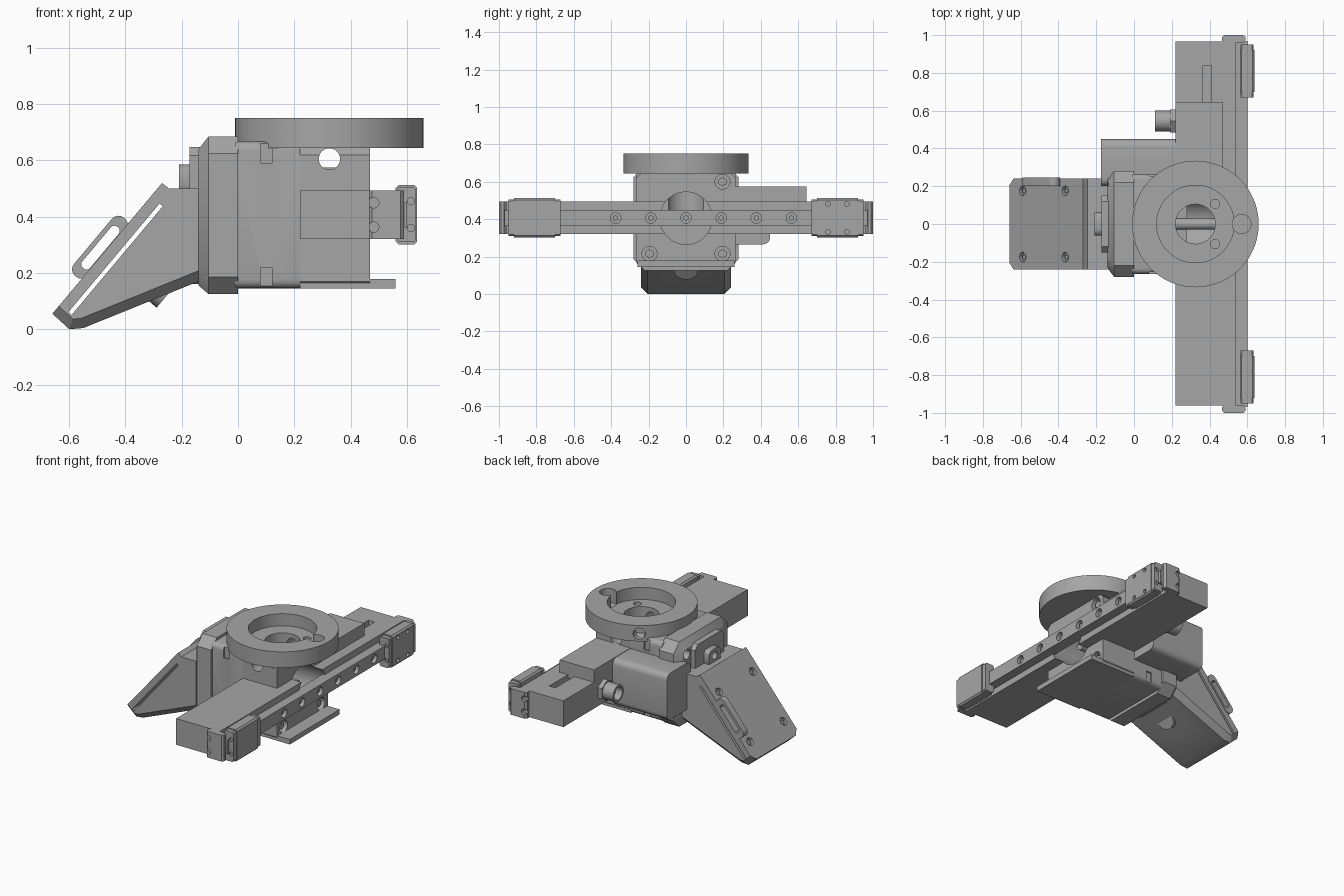
import bpy, bmesh
from math import radians
from mathutils import Vector, Matrix

if "Cube" in bpy.data.objects:
    bpy.data.objects.remove(bpy.data.objects["Cube"], do_unlink=True)

grey = bpy.data.materials.new("machined grey")
grey.use_nodes = True
grey.diffuse_color = (0.38, 0.38, 0.38, 1)
grey.node_tree.nodes["Principled BSDF"].inputs["Base Color"].default_value = (0.38, 0.38, 0.38, 1)

X, Y, Z = Vector((1, 0, 0)), Vector((0, 1, 0)), Vector((0, 0, 1))


def finish(name, bm):
    bmesh.ops.recalc_face_normals(bm, faces=bm.faces)
    mesh = bpy.data.meshes.new(name)
    bm.to_mesh(mesh)
    bm.free()
    mesh.materials.append(grey)
    obj = bpy.data.objects.new(name, mesh)
    bpy.context.collection.objects.link(obj)
    return obj


def box(name, x, y, z, bevel=0, along=None, matrix=None, segments=1):
    """Box from three (low, high) ranges; bevels all edges or only those along an axis."""
    bm = bmesh.new()
    bmesh.ops.create_cube(bm, size=1)
    for v in bm.verts:
        v.co = Vector([(a + b) / 2 + c * (b - a) for (a, b), c in zip((x, y, z), v.co)])
    if bevel:
        edges = [e for e in bm.edges if along is None or
                 abs((e.verts[0].co - e.verts[1].co).normalized().dot(along)) > 0.9]
        bmesh.ops.bevel(bm, geom=edges, offset=bevel, segments=segments, profile=0.5, affect='EDGES')
    if matrix:
        bm.transform(matrix)
    return finish(name, bm)


def cyl(name, start, axis, length, r, sides=32):
    """Cylinder from a start point along an axis."""
    bm = bmesh.new()
    bmesh.ops.create_cone(bm, cap_ends=True, segments=sides, radius1=r, radius2=r, depth=length)
    axis = Vector(axis).normalized()
    rot = axis.to_track_quat('Z', 'Y').to_matrix().to_4x4()
    bm.transform(Matrix.Translation(Vector(start) + axis * length / 2) @ rot)
    return finish(name, bm)


def loft(name, sections):
    """Chamfered rectangles (x, half width, low, high, chamfer) joined along x."""
    bm = bmesh.new()
    rings = []
    for x, w, lo, hi, c in sections:
        pts = [(-w + c, lo), (w - c, lo), (w, lo + c), (w, hi - c),
               (w - c, hi), (-w + c, hi), (-w, hi - c), (-w, lo + c)]
        rings.append([bm.verts.new((x, y, z)) for y, z in pts])
    for a, b in zip(rings, rings[1:]):
        for i in range(8):
            j = (i + 1) % 8
            bm.faces.new((a[i], a[j], b[j], b[i]))
    bm.faces.new(rings[0])
    bm.faces.new(rings[-1])
    return finish(name, bm)


def cut(obj, *cutters):
    """Subtract the cutters and discard them."""
    bpy.context.view_layer.objects.active = obj
    for c in cutters:
        mod = obj.modifiers.new("cut", 'BOOLEAN')
        mod.operation, mod.solver, mod.object = 'DIFFERENCE', 'EXACT', c
        bpy.ops.object.modifier_apply(modifier=mod.name)
        bpy.data.objects.remove(c, do_unlink=True)


# Mounting ring on top
C = Vector((0.325, 0, 0))
ring = cyl("mounting_ring", C + Z * 0.645, Z, 0.105, 0.335, 96)
cut(ring, cyl("c", C + Z * 0.67, Z, 0.2, 0.205, 64), cyl("c", C + Z * 0.5, Z, 0.4, 0.105, 48),
    cyl("c", (0.57, 0, 0.66), Z, 0.2, 0.05))
for s in (-1, 1):
    cut(ring, cyl("c", (0.1, s * 0.37, 0.695), (0.5, -s, 0), 0.17, 0.037),
        cyl("c", (0.43, s * 0.107, 0.6), Z, 0.2, 0.024, 20))

# Central housing block with cross bore, face bore and corner screw seats
block = box("housing_block", (0.22, 0.47), (-0.265, 0.265), (0.145, 0.645), 0.025, X)
cut(block, cyl("c", (0.28, 0, 0.405), X, 0.4, 0.14, 48), cyl("c", (0.325, -1, 0.605), Y, 2, 0.038),
    cyl("c", C + Z * 0.4, Z, 0.4, 0.105, 48))
for y in (-0.195, 0.195):
    for z in (0.215, 0.6):
        cut(block, cyl("c", (0.42, y, z), X, 0.2, 0.04, 24))
        cyl("block_screw", (0.41, y, z), X, 0.045, 0.024, 6)
cyl("inner_shaft", (0.22, 0, 0.405), X, 0.21, 0.03)
box("bottom_shelf", (0.22, 0.56), (-0.26, 0.26), (0.145, 0.178))

# Drive body with clip notches above and below
body = box("drive_body", (-0.01, 0.22), (-0.265, 0.265), (0.145, 0.668), 0.03, X, segments=4)
for z in ((0.59, 0.7), (0.1, 0.22)):
    for s in (-1, 1):
        cut(body, box("c", (0.08, 0.12), sorted((s * 0.255, s * 0.4)), z))

# Stepped flange
flange = loft("flange", [(-0.14, 0.235, 0.155, 0.64, 0.05), (-0.105, 0.28, 0.125, 0.685, 0.06),
                         (0, 0.28, 0.125, 0.685, 0.06)])
cut(flange, *[cyl("c", (-0.2, y, 0.6), X, 0.13, 0.032, 24) for y in (-0.19, 0.19)])
loft("flange_plate", [(-0.172, 0.15, 0.16, 0.648, 0.03), (-0.13, 0.15, 0.16, 0.648, 0.03)])
lug = box("cable_lug", (-0.21, -0.165), (-0.06, 0.06), (0.48, 0.585), 0.03, X, segments=3)
cut(lug, cyl("c", (-0.25, 0, 0.54), X, 0.07, 0.025, 20))

# Long slide rail, bored through at the middle
rail = box("rail_body", (0.22, 0.54), (-0.96, 0.965), (0.32, 0.493))
cut(rail, cyl("c", (0.28, 0, 0.405), X, 0.4, 0.14, 48), cyl("c", C, Z, 0.8, 0.105, 48),
    box("c", (0.365, 0.41), (0.6, 0.84), (0.45, 0.6)))
strip = box("guide_strip", (0.525, 0.6), (-0.97, 0.97), (0.362, 0.45))
for i in range(-3, 4):
    cut(strip, cyl("c", (0.565, i * 0.188, 0.406), X, 0.1, 0.028, 24))
    cyl("strip_screw", (0.55, i * 0.188, 0.406), X, 0.035, 0.015, 6)

# Rail end plates and carriages, same at both ends
for s in (-1, 1):
    end = box("rail_end", (0.465, 0.59), sorted((s * 0.96, s)), (0.32, 0.493), 0.012, Z)
    cut(end, *[cyl("c", (0.482, s * 0.98, z), Y * s, 0.1, 0.019, 20) for z in (0.363, 0.45)])
    mid = s * 0.81
    carriage = box("carriage", (0.56, 0.637), (mid - 0.11, mid + 0.11), (0.302, 0.512), 0.01, Y)
    for dy in (-0.05, 0.05):
        for z in (0.332, 0.482):
            cut(carriage, cyl("c", (0.62, mid + dy, z), X, 0.1, 0.013, 16))
    for e in (-1, 1):
        y = mid + e * 0.11
        cap = box("carriage_cap", (0.565, 0.632), sorted((y, y + e * 0.03)), (0.31, 0.505), 0.008, Y)
        cut(cap, *[cyl("c", (0.615, y + e * 0.02, z), Y * e, 0.1, 0.013, 16) for z in (0.36, 0.455)])

# Side block, motor cover and round connector
box("side_block", (0.22, 0.47), (0.25, 0.645), (0.47, 0.575))
box("motor_cover", (-0.175, 0.22), (0.2, 0.45), (0.265, 0.572), 0.04, X, segments=5)
box("motor_foot", (0.0, 0.22), (0.2, 0.3), (0.3, 0.56))
cyl("connector_nut", (0.19, 0.545, 0.41), X, 0.035, 0.07, 6)
plug = cyl("connector", (0.112, 0.545, 0.41), X, 0.11, 0.055)
cut(plug, cyl("c", (0.09, 0.545, 0.41), X, 0.07, 0.042))

# Sloped head: wedge profile with chamfered underside
profile = [(-0.66, 0.055), (-0.6, 0.0), (-0.55, 0.004), (-0.14, 0.17),
           (-0.14, 0.5), (-0.245, 0.5), (-0.27, 0.52)]
bm = bmesh.new()
sides = [[bm.verts.new((x, y, z)) for x, z in profile] for y in (-0.24, 0.24)]
for ring_verts in sides:
    bm.faces.new(ring_verts)
for i in range(len(profile)):
    j = (i + 1) % len(profile)
    bm.faces.new((sides[0][i], sides[0][j], sides[1][j], sides[1][i]))
low = [e for e in bm.edges if all(v.co.z < 0.18 for v in e.verts)
       and e.verts[0].co.y == e.verts[1].co.y]
bmesh.ops.bevel(bm, geom=low, offset=0.035, segments=1, affect='EDGES')
head = finish("sloped_head", bm)

# Local frame of the sloped face: x up the slope, y across, z outward
U, N = Vector((0.643, 0, 0.766)), Vector((-0.766, 0, 0.643))
F = Matrix((U, -Y, N)).transposed().to_4x4()
F.translation = Vector((-0.66, 0, 0.055))


def on_face(u, v, n):
    return F @ Vector((u, v, n))


cut(head, box("c", (0.04, 0.545), (-1, 1), (-0.055, -0.04), matrix=F))
for i in range(-3, 4):
    v = i * 0.037
    cut(head, box("c", (0.08, 0.37), (v - 0.008, v + 0.008), (-0.02, 0.1), matrix=F))
cut(head, box("c", (0.42, 0.58), (-0.12, 0.12), (-0.025, 0.1), 0.03, Z, F, 3))
box("recess_plate", (0.5, 0.6), (-0.09, 0.09), (-0.035, -0.012), matrix=F)
for u in (0.11, 0.46):
    for v in (-0.175, 0.175):
        cut(head, cyl("c", on_face(u, v, -0.02), N, 0.1, 0.026, 24))
        cyl("face_screw", on_face(u, v, -0.025), N, 0.015, 0.014, 6)

# Underside scoop with knob
cut(head, cyl("c", on_face(0.32, 0, -0.19), -N, 0.4, 0.13, 48))
cyl("underside_knob", on_face(0.32, 0, -0.18), -N, 0.09, 0.065)

# Grab handle on the sloped face
handle = box("grab_handle", (0.155, 0.425), (-0.245, -0.2), (-0.01, 0.055), 0.03, Y, F, 4)
cut(handle, box("c", (0.195, 0.385), (-1, 1), (0.002, 0.038), 0.01, Y, F))

# Shade smooth on round surfaces only
bpy.ops.object.select_all(action='DESELECT')
for obj in bpy.context.collection.objects:
    if obj.type == 'MESH' and grey.name in obj.data.materials:
        obj.select_set(True)
        bpy.context.view_layer.objects.active = obj
bpy.ops.object.shade_smooth_by_angle(angle=radians(30))
